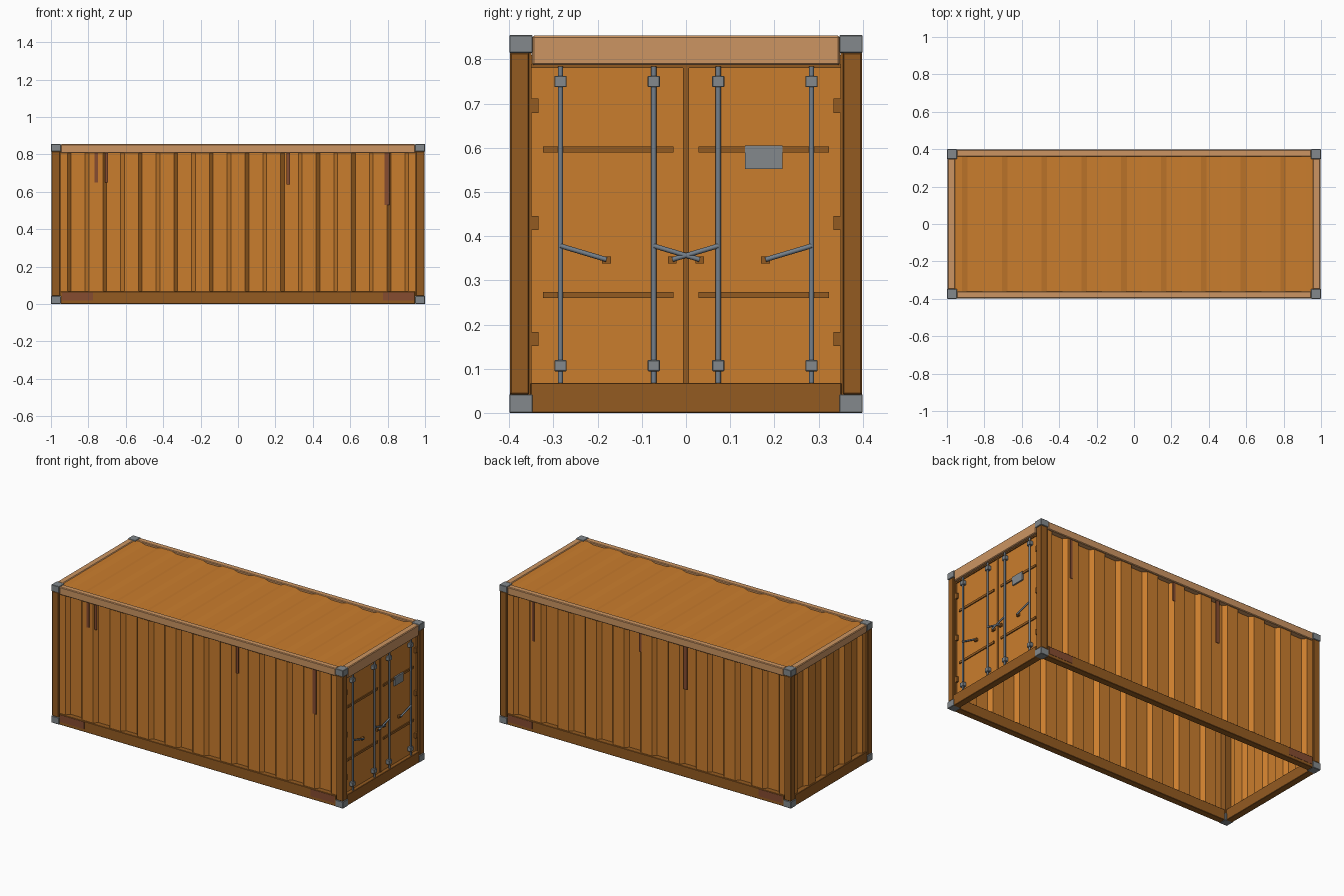
import bpy
import bmesh
from mathutils import Vector

cube = bpy.data.objects.get("Cube")
if cube:
    bpy.data.objects.remove(cube, do_unlink=True)


def material(name, *srgb):
    """Flat colour given as 0-255 sRGB, stored as linear."""
    lin = [((c / 255 + 0.055) / 1.055) ** 2.4 for c in srgb] + [1]
    m = bpy.data.materials.new(name)
    m.use_nodes = True
    m.diffuse_color = lin
    bsdf = m.node_tree.nodes["Principled BSDF"]
    bsdf.inputs["Base Color"].default_value = lin
    bsdf.inputs["Roughness"].default_value = 0.7
    return m


ORANGE = material("orange paint", 202, 125, 45)
BROWN = material("dark orange frame", 148, 91, 33)
PALE = material("pale orange rail", 204, 149, 98)
STEEL = material("grey steel", 131, 137, 140)
ROD = material("blue grey rod", 116, 127, 138)
RUST = material("rust", 134, 76, 48)


def finish(name, bm, mat):
    bmesh.ops.recalc_face_normals(bm, faces=bm.faces)
    mesh = bpy.data.meshes.new(name)
    bm.to_mesh(mesh)
    bm.free()
    mesh.materials.append(mat)
    ob = bpy.data.objects.new(name, mesh)
    bpy.context.collection.objects.link(ob)
    return ob


def box(name, x, y, z, mat, bevel=0):
    """Box from (min, max) pairs."""
    spans = [sorted(s) for s in (x, y, z)]
    bm = bmesh.new()
    bmesh.ops.create_cube(bm, size=1)
    for v in bm.verts:
        v.co = [s[0] if c < 0 else s[1] for s, c in zip(spans, v.co)]
    if bevel:
        bmesh.ops.bevel(bm, geom=bm.edges[:], offset=bevel, segments=1, affect='EDGES')
    return finish(name, bm, mat)


def bar(name, a, b, radius, mat, sides=10):
    """Round bar between two points."""
    a, b = Vector(a), Vector(b)
    bm = bmesh.new()
    bmesh.ops.create_cone(bm, cap_ends=True, segments=sides, radius1=radius,
                          radius2=radius, depth=(b - a).length)
    turn = (b - a).to_track_quat('Z', 'Y')
    for v in bm.verts:
        v.co = turn @ v.co + (a + b) / 2
    ob = finish(name, bm, mat)
    for p in ob.data.polygons:
        p.use_smooth = len(p.vertices) == 4
    return ob


def corrugated(name, half, periods, slope, depth, place, mat):
    """Trapezoid sheet; place(u, d, side) maps profile to 3D."""
    pitch = 2 * half / periods
    profile = [(-half, 0)]
    for i in range(periods):
        u = -half + i * pitch
        flat = pitch / 2 - slope
        profile += [(u + flat / 2, 0), (u + flat / 2 + slope, depth),
                    (u + pitch - flat / 2 - slope, depth), (u + pitch - flat / 2, 0)]
    profile.append((half, 0))
    bm = bmesh.new()
    rows = [[bm.verts.new(place(u, d, s)) for u, d in profile] for s in (0, 1)]
    for i in range(len(profile) - 1):
        bm.faces.new((rows[0][i], rows[0][i + 1], rows[1][i + 1], rows[1][i]))
    return finish(name, bm, mat)


H = 0.855      # overall height
WALL = 0.388   # outer plane of the side sheets

# Corner castings and posts
for sx, ex in ((1, "door"), (-1, "rear")):
    for sy, ey in ((1, "left"), (-1, "right")):
        for z, ez in (((0, 0.042), "bottom"), ((0.815, H), "top")):
            box(f"corner_casting_{ex}_{ey}_{ez}", (sx * 0.947, sx), (sy * 0.347, sy * 0.4),
                z, STEEL, 0.002)
        box(f"corner_post_{ex}_{ey}", (sx * 0.952, sx * 0.997), (sy * 0.355, sy * 0.398),
            (0.042, 0.815), BROWN, 0.003)
        box(f"post_return_{ex}_{ey}", (sx * 0.947, sx * 0.985), (sy * 0.35, sy * 0.39),
            (0.042, 0.815), BROWN)

# Long side rails and corrugated side walls
for s, side in ((1, "left"), (-1, "right")):
    box(f"bottom_rail_{side}", (-0.947, 0.947), (s * 0.355, s * 0.397), (0, 0.066), BROWN, 0.002)
    box(f"top_rail_{side}", (-0.947, 0.947), (s * 0.36, s * 0.398), (0.806, H - 0.001), PALE, 0.004)
    corrugated(f"side_wall_{side}", 0.95, 10, 0.02, 0.024,
               lambda u, d, k, s=s: (u, s * (WALL - d), 0.06 + k * 0.75), ORANGE)
    # Rusty patches near the ends of the bottom rails
    for e in (1, -1):
        box(f"rust_patch_{side}", (e * 0.775, e * 0.94), (s * 0.396, s * 0.3985),
            (0.018, 0.062), RUST)

# Rust streaks: side, x, width, lower end
for s, x, w, low in ((-1, -0.757, 0.018, 0.65), (-1, -0.702, 0.016, 0.65),
                     (-1, 0.268, 0.018, 0.64), (-1, 0.797, 0.026, 0.53),
                     (1, 0.775, 0.016, 0.56), (1, 0.04, 0.016, 0.69), (1, -0.27, 0.024, 0.54)):
    box("rust_streak", (x - w / 2, x + w / 2), (s * (WALL - 0.001), s * (WALL + 0.003)),
        (low, 0.807), RUST)

# Rails across both ends
for s, end in ((1, "door"), (-1, "rear")):
    box(f"bottom_sill_{end}", (s * 0.955, s * 0.997), (-0.352, 0.352), (0, 0.068), BROWN, 0.002)
    box(f"top_header_{end}", (s * 0.957, s * 0.997), (-0.348, 0.348),
        (0.787 if s > 0 else 0.806, H - 0.001), PALE, 0.004)

# Rear wall and roof
corrugated("rear_wall", 0.352, 4, 0.02, 0.024,
           lambda u, d, k: (-0.988 + d, u, 0.06 + k * 0.75), ORANGE)
corrugated("roof", 0.958, 9, 0.03, 0.010,
           lambda u, d, k: (u, (k - 0.5) * 0.724, 0.850 - d), ORANGE)

# Doors with ribs, seals and hinges
DOOR = 0.974
box("door_seal_top", (0.955, DOOR + 0.006), (-0.35, 0.35), (0.78, 0.788), BROWN)
box("door_seal_middle", (0.955, DOOR + 0.004), (-0.007, 0.007), (0.068, 0.782), BROWN)
for s, side in ((1, "left"), (-1, "right")):
    box(f"door_{side}", (0.955, DOOR), (s * 0.005, s * 0.351), (0.068, 0.782), ORANGE)
    for z in (0.267, 0.596):
        box(f"door_rib_{side}", (DOOR - 0.002, DOOR + 0.006), (s * 0.028, s * 0.324),
            (z - 0.007, z + 0.007), BROWN)
    for z in (0.167, 0.43, 0.695):
        box(f"door_hinge_{side}", (DOOR - 0.002, DOOR + 0.012), (s * 0.334, s * 0.356),
            (z - 0.016, z + 0.016), BROWN)

    # Locking rods with clamps and handles
    for y, reach in ((0.284, -0.104), (0.073, -0.104)):
        rod_x = DOOR + 0.012
        bar(f"lock_rod_{side}", (rod_x, s * y, 0.068), (rod_x, s * y, 0.784), 0.006, ROD)
        for z in (0.107, 0.75):
            box(f"rod_clamp_{side}", (DOOR - 0.002, DOOR + 0.021), (s * y - 0.014, s * y + 0.014),
                (z - 0.013, z + 0.013), STEEL, 0.002)
        tip = s * (y + reach)
        bar(f"lock_handle_{side}", (rod_x + 0.003, s * y, 0.378), (rod_x + 0.003, tip, 0.347),
            0.0055, ROD, 8)
        box(f"handle_catch_{side}", (DOOR - 0.002, DOOR + 0.012), (tip - 0.010, tip + 0.010),
            (0.338, 0.354), BROWN)

# Blank data plate on the door
box("data_plate", (DOOR, DOOR + 0.009), (0.133, 0.218), (0.552, 0.605), STEEL)
